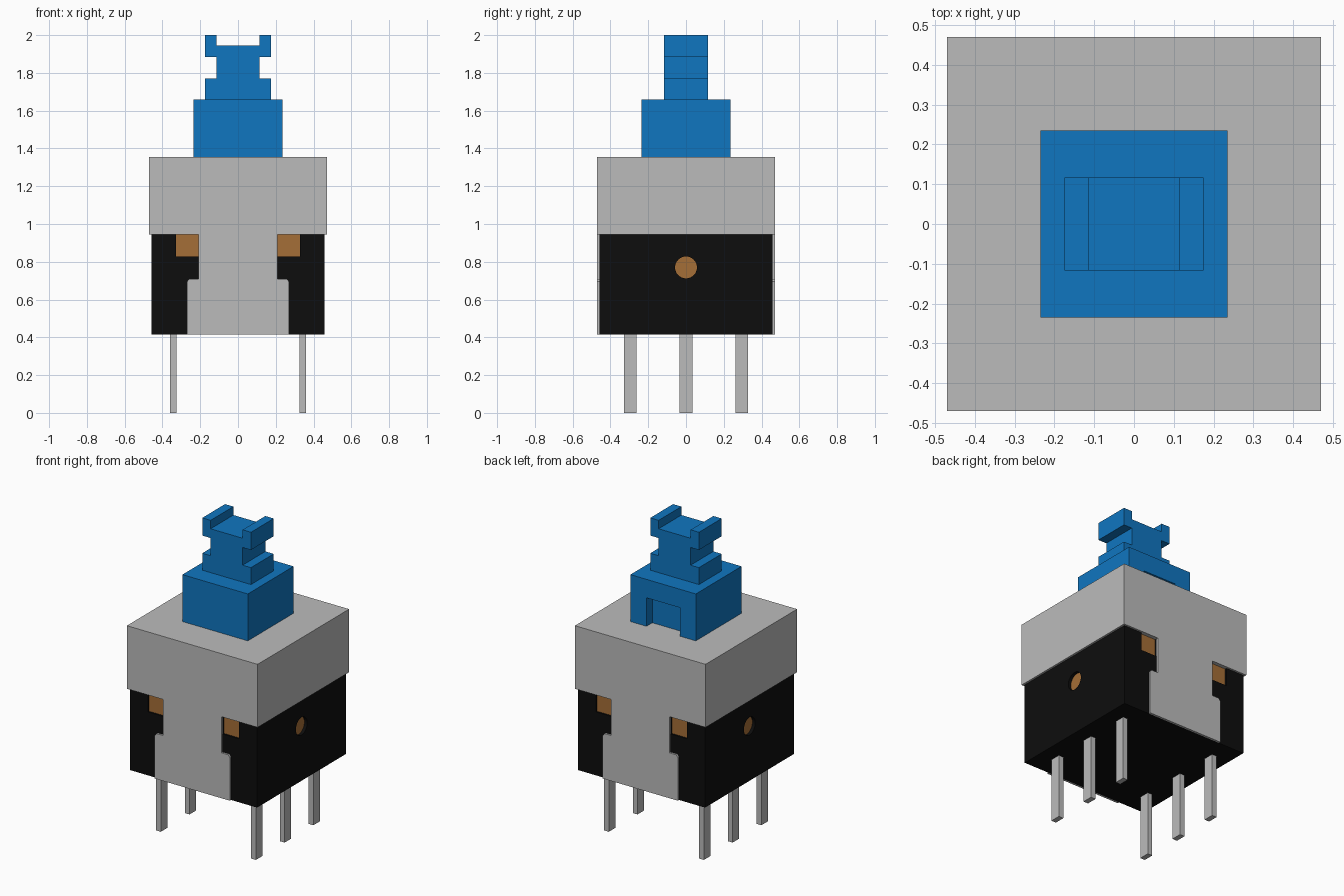
import bpy
import bmesh
import math
from mathutils import Matrix, Vector

if "Cube" in bpy.data.objects:
    bpy.data.objects.remove(bpy.data.objects["Cube"], do_unlink=True)


def material(name, colour):
    mat = bpy.data.materials.new(name)
    mat.use_nodes = True
    mat.diffuse_color = (*colour, 1)
    bsdf = next(n for n in mat.node_tree.nodes if n.type == "BSDF_PRINCIPLED")
    bsdf.inputs["Base Color"].default_value = (*colour, 1)
    return mat


BLUE = material("blue plastic", (0.005, 0.18, 0.53))
METAL = material("light grey metal", (0.5, 0.5, 0.5))
BLACK = material("black plastic", (0.004, 0.004, 0.004))
COPPER = material("copper", (0.376, 0.156, 0.038))


def finish(name, bm, mat):
    bmesh.ops.recalc_face_normals(bm, faces=bm.faces)
    mesh = bpy.data.meshes.new(name)
    bm.to_mesh(mesh)
    bm.free()
    mesh.materials.append(mat)
    obj = bpy.data.objects.new(name, mesh)
    bpy.context.collection.objects.link(obj)
    return obj


def box(name, low, high, mat):
    low, high = Vector(low), Vector(high)
    bm = bmesh.new()
    bmesh.ops.create_cube(bm, size=1)
    bmesh.ops.scale(bm, vec=high - low, verts=bm.verts)
    bmesh.ops.translate(bm, vec=(low + high) / 2, verts=bm.verts)
    return finish(name, bm, mat)


def disc(name, x, z, radius, depth, mat):
    """Cylinder lying along x."""
    bm = bmesh.new()
    spin = Matrix.Translation((x, 0, z)) @ Matrix.Rotation(math.pi / 2, 4, "Y")
    bmesh.ops.create_cone(bm, cap_ends=True, segments=32, radius1=radius,
                          radius2=radius, depth=depth, matrix=spin)
    return finish(name, bm, mat)


def mirrored_profile(name, half, depth, mat):
    """Right half of an x-z outline, mirrored and extruded along y."""
    outline = half + [(-x, z) for x, z in reversed(half)]
    bm = bmesh.new()
    face = bm.faces.new([bm.verts.new((x, -depth, z)) for x, z in outline])
    extruded = bmesh.ops.extrude_face_region(bm, geom=[face])["geom"]
    verts = [v for v in extruded if isinstance(v, bmesh.types.BMVert)]
    bmesh.ops.translate(bm, vec=(0, 2 * depth, 0), verts=verts)
    return finish(name, bm, mat)


def cut(obj, cutters):
    for cutter in cutters:
        mod = obj.modifiers.new("cut", "BOOLEAN")
        mod.operation = "DIFFERENCE"
        mod.solver = "EXACT"
        mod.object = cutter
        bpy.context.view_layer.objects.active = obj
        bpy.ops.object.modifier_apply(modifier=mod.name)
        bpy.data.objects.remove(cutter, do_unlink=True)


BASE, RIM, TOP = 0.415, 0.945, 1.355
WALL, SHELL = 0.457, 0.47

# Metal cover with a stepped tab down the front and back
cover = mirrored_profile("metal_cover", [
    (0.27, BASE), (0.27, 0.695), (0.258, 0.71), (0.21, 0.71),
    (0.21, RIM), (SHELL, RIM), (SHELL, TOP)], SHELL, METAL)
cut(cover, [box("cover_cutter", (-1, -WALL, 0), (1, WALL, RIM), METAL)])

# Black housing with recessed copper contacts
housing = box("housing", (-WALL, -WALL, BASE), (WALL, WALL, RIM), BLACK)
cutters = []
for sx, side in ((-1, "right"), (1, "left")):
    cutters.append(disc("hole_cutter", sx * WALL, 0.77, 0.058, 0.06, BLACK))
    disc(f"{side}_round_contact", sx * (WALL - 0.03), 0.77, 0.058, 0.02, COPPER)
    x0, x1 = sorted((sx * 0.21, sx * 0.327))
    for sy, end in ((-1, "front"), (1, "back")):
        y0, y1 = sorted((sy * (WALL - 0.03), sy * (WALL + 0.05)))
        cutters.append(box("window_cutter", (x0, y0, 0.827), (x1, y1, 1), BLACK))
        y0, y1 = sorted((sy * (WALL - 0.03), sy * (WALL - 0.012)))
        box(f"{end}_{side}_contact", (x0, y0, 0.827), (x1, y1, RIM), COPPER)
cut(housing, cutters)

# Six terminal pins
for sx, side in ((-1, "right"), (1, "left")):
    for y, place in ((-0.295, "front"), (0, "middle"), (0.295, "back")):
        x = sx * 0.342
        box(f"{place}_{side}_pin", (x - 0.017, y - 0.034, 0),
            (x + 0.017, y + 0.034, BASE + 0.01), METAL)

# Plunger base with a slot at the back
plunger = box("plunger_base", (-0.235, -0.235, TOP), (0.235, 0.235, 1.66), BLUE)
cut(plunger, [box("slot_cutter", (-0.12, 0.175, 1.2), (0.12, 0.4, 1.54), BLUE)])

# Notched plunger tip
mirrored_profile("plunger_tip", [
    (0.175, 1.66), (0.175, 1.77), (0.115, 1.77), (0.115, 1.885),
    (0.175, 1.885), (0.175, 2), (0.115, 2), (0.115, 1.945)], 0.117, BLUE)
